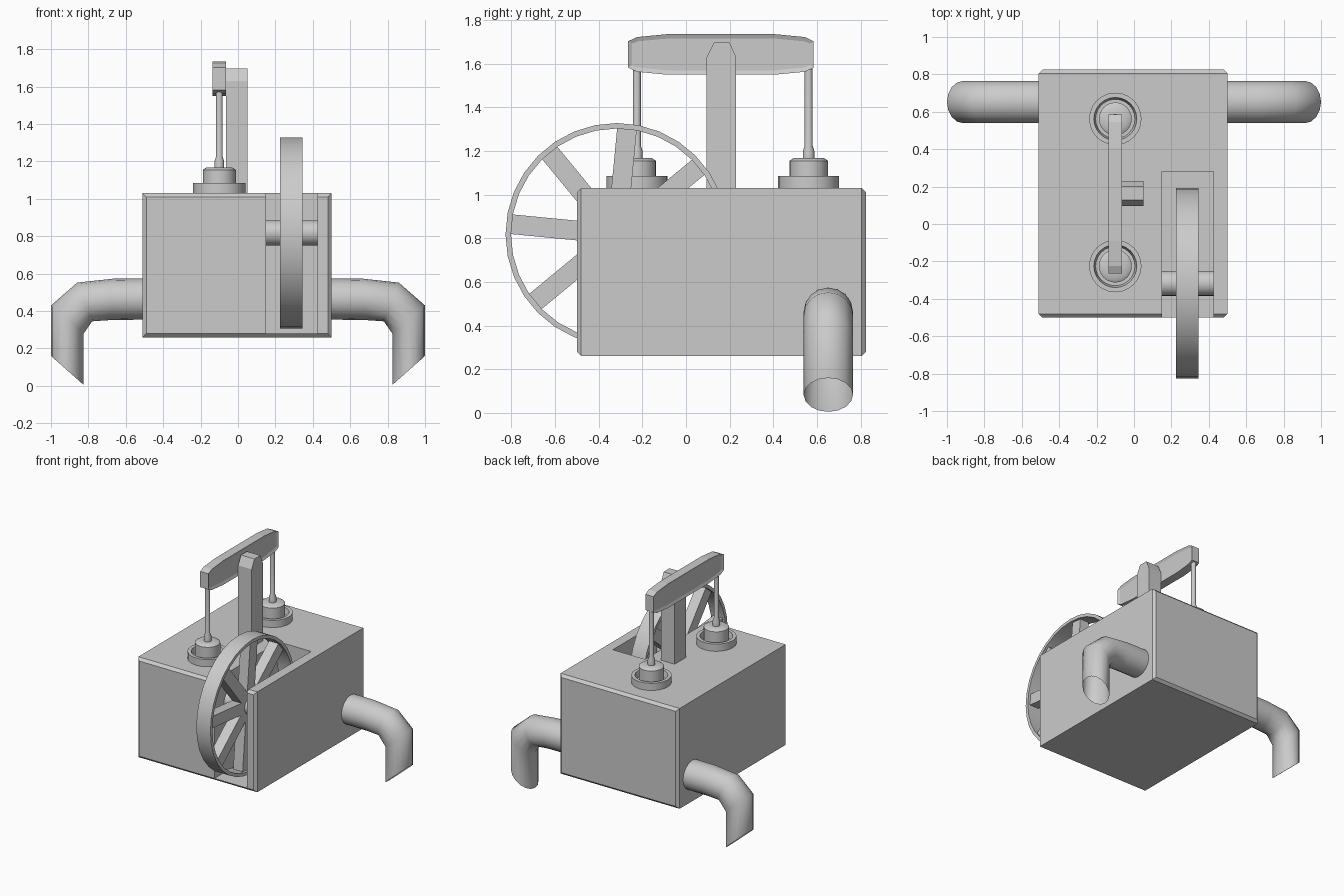
import bpy, bmesh, math
from mathutils import Matrix, Vector

if "Cube" in bpy.data.objects:
    bpy.data.objects.remove(bpy.data.objects["Cube"])

metal = bpy.data.materials.new("grey_metal")
metal.diffuse_color = (0.6, 0.6, 0.6, 1)
metal.use_nodes = True
metal.node_tree.nodes["Principled BSDF"].inputs["Base Color"].default_value = metal.diffuse_color


def finish(name, bm, smooth=False, fix=True):
    if fix:
        bmesh.ops.recalc_face_normals(bm, faces=bm.faces[:])
    mesh = bpy.data.meshes.new(name)
    bm.to_mesh(mesh)
    bm.free()
    mesh.materials.append(metal)
    ob = bpy.data.objects.new(name, mesh)
    bpy.context.collection.objects.link(ob)
    bpy.ops.object.select_all(action='DESELECT')
    bpy.context.view_layer.objects.active = ob
    ob.select_set(True)
    if smooth:
        bpy.ops.object.shade_smooth_by_angle(angle=math.radians(40))
    return ob


def add_box(bm, lo, hi, turn=Matrix()):
    lo, hi = Vector(lo), Vector(hi)
    m = turn @ Matrix.Translation((lo + hi) / 2) @ Matrix.Diagonal((*(hi - lo), 1))
    bmesh.ops.create_cube(bm, size=1, matrix=m)


def add_rings(bm, rings, closed=False):
    """Bridge a list of point rings into a tube."""
    loops = [[bm.verts.new(p) for p in r] for r in rings]
    n = len(loops[0])
    pairs = list(zip(loops, loops[1:]))
    if closed:
        pairs.append((loops[-1], loops[0]))
    for a, b in pairs:
        for i in range(n):
            j = (i + 1) % n
            bm.faces.new((a[i], a[j], b[j], b[i]))
    return loops


def circle(r, h, n, place):
    return [place(r * math.cos(2 * math.pi * i / n), r * math.sin(2 * math.pi * i / n), h)
            for i in range(n)]


def add_prism(bm, yz, x0, x1):
    """Extrude a side outline along x."""
    a, b = add_rings(bm, [[(x, y, z) for y, z in yz] for x in (x0, x1)])
    return bm.faces.new(a), bm.faces.new(b)


# Tank with chamfered front and back, and an open wheel slot
bm = bmesh.new()
add_box(bm, (-0.51, -0.50, 0.26), (0.50, 0.825, 1.03))
ends = [e for e in bm.edges if abs(e.verts[0].co.y - e.verts[1].co.y) < 1e-5]
bmesh.ops.bevel(bm, geom=ends, offset=0.02, segments=1, affect='EDGES')
tank = finish("tank", bm)

bm = bmesh.new()
add_box(bm, (0.15, -0.7, 0.28), (0.425, 0.28, 1.3))
cutter = finish("slot_cutter", bm)
cutter.hide_render = True
mod = tank.modifiers.new("slot", 'BOOLEAN')
mod.operation = 'DIFFERENCE'
mod.solver = 'EXACT'
mod.object = cutter
bpy.ops.object.select_all(action='DESELECT')
bpy.context.view_layer.objects.active = tank
tank.select_set(True)
bpy.ops.object.modifier_apply(modifier="slot")
bpy.data.objects.remove(cutter)

# Flywheel: rim, spokes and axle
WY, WZ, WX = -0.317, 0.818, 0.285


def on_axle(a, b, h):
    return (h, WY + a, WZ + b)


bm = bmesh.new()
add_rings(bm, [circle(r, x, 32, on_axle) for r, x in
               ((0.51, 0.225), (0.51, 0.345), (0.485, 0.345), (0.485, 0.225))], closed=True)
finish("wheel_rim", bm, True)

bm = bmesh.new()
for k in range(8):
    turn = Matrix.Translation((WX, WY, WZ)) @ Matrix.Rotation(math.radians(-5.5 + 45 * k), 4, 'X')
    add_box(bm, (-0.04, 0.03, -0.045), (0.04, 0.49, 0.045), turn)
finish("wheel_spokes", bm)

bm = bmesh.new()
add_rings(bm, [circle(0.067, x, 24, on_axle) for x in (0.15, 0.425)])
finish("axle", bm, True)

# Two pistons: collar ring, cylinder and rod
PX = -0.1
collar = [(0.14, 1.02), (0.14, 1.085), (0.115, 1.085), (0.105, 1.04), (0.08, 1.04)]
piston = [(0.088, 1.03), (0.088, 1.155), (0.07, 1.167), (0.026, 1.167),
          (0.026, 1.2), (0.018, 1.225), (0.018, 1.58)]
for label, py in (("front", -0.225), ("back", 0.562)):
    for part, profile in (("collar", collar), ("piston", piston)):
        bm = bmesh.new()
        add_rings(bm, [circle(r, z, 24, lambda a, b, h: (PX + a, py + b, h))
                       for r, z in profile])
        finish(f"{label}_{part}", bm, True)

# Rocking beam with a shallow panel on each side
bm = bmesh.new()
half = [(0.25, 1.735), (0.385, 1.722), (0.425, 1.703), (0.425, 1.582), (0.385, 1.563), (0.25, 1.55)]
outline = [(0.16 + y, z) for y, z in half] + [(0.16 - y, z) for y, z in reversed(half)]
sides = add_prism(bm, outline, -0.135, -0.065)
bmesh.ops.recalc_face_normals(bm, faces=bm.faces[:])
bmesh.ops.inset_individual(bm, faces=list(sides), thickness=0.02, depth=-0.008)
finish("rocking_beam", bm)

# Support post with a chamfered top
bm = bmesh.new()
add_prism(bm, [(0.095, 1.0), (0.23, 1.0), (0.23, 1.63), (0.2, 1.697), (0.128, 1.697), (0.095, 1.63)],
          -0.065, 0.05)
finish("support_post", bm)

# Elbow pipes, open at the slanted mouth: outer and inner bend points
bends = [((0.45, 0.575), (0.45, 0.355)), ((0.67, 0.573), (0.68, 0.352)),
         ((0.86, 0.552), (0.78, 0.345)), ((1.0, 0.43), (0.825, 0.28)),
         ((1.0, 0.16), (0.825, 0.005))]
for side, label in ((1, "right"), (-1, "left")):
    bm = bmesh.new()
    rings = []
    for (ox, oz), (ix, iz) in bends:
        ring = []
        for k in range(16):
            t = 2 * math.pi * k / 16
            c = math.cos(t) / 2
            ring.append((side * ((ox + ix) / 2 + c * (ox - ix)),
                         0.652 + 0.113 * math.sin(t),
                         (oz + iz) / 2 + c * (oz - iz)))
        rings.append(ring)
    add_rings(bm, rings)
    ob = finish(f"{label}_pipe", bm)
    bpy.ops.object.shade_smooth_by_angle(angle=math.radians(60))
